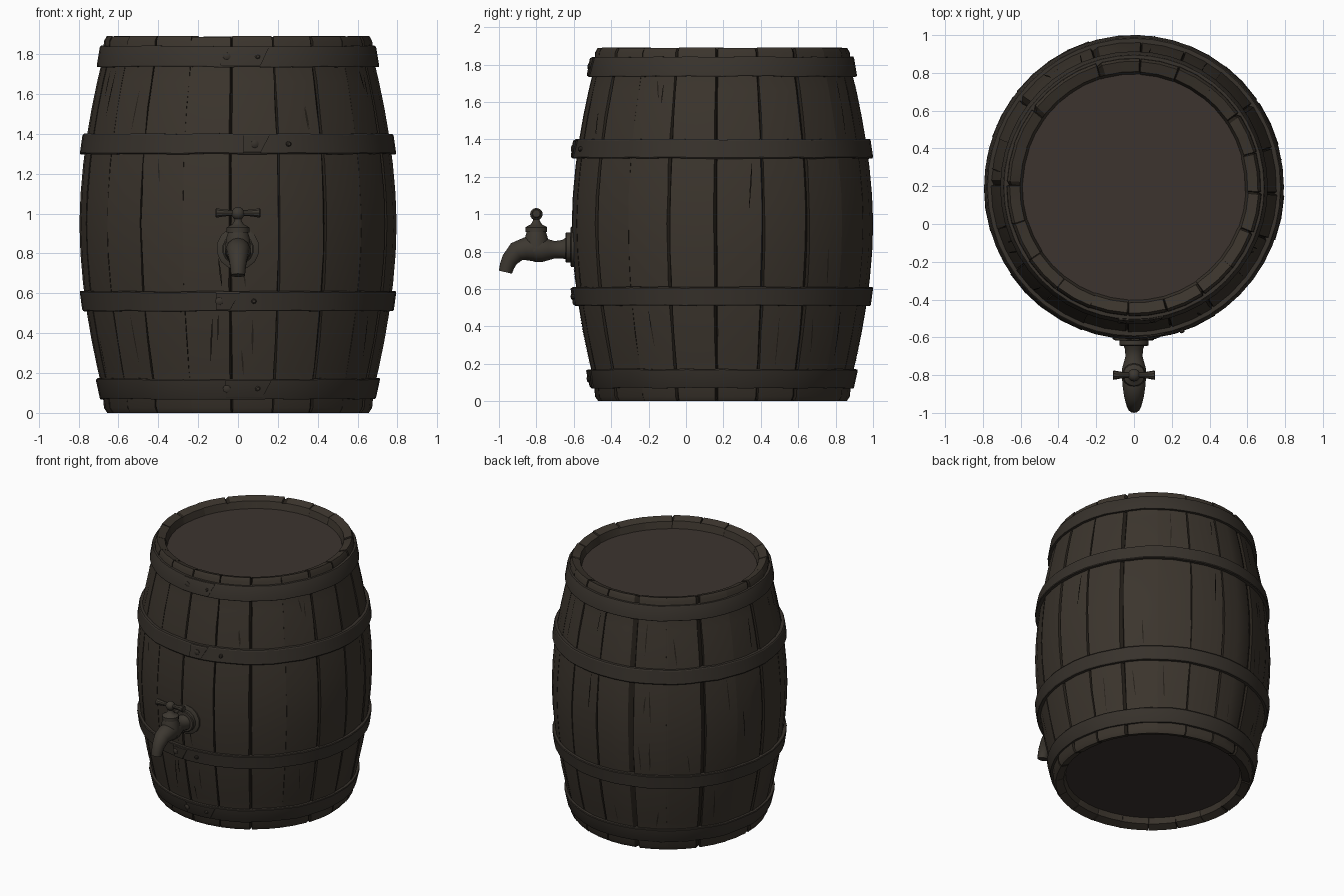
import bpy, bmesh, math, random
from mathutils import Vector

if "Cube" in bpy.data.objects:
    bpy.data.objects.remove(bpy.data.objects["Cube"])

random.seed(7)
CY = 0.195          # barrel axis, shifted back to leave room for the tap
STAVES = 20
STEP = 2 * math.pi / STAVES
PHASE = math.radians(-2)


def material(name, rgb):
    m = bpy.data.materials.new(name)
    m.diffuse_color = (*rgb, 1)
    m.use_nodes = True
    m.node_tree.nodes["Principled BSDF"].inputs["Base Color"].default_value = m.diffuse_color
    return m


WOOD = material("dark_wood", (0.044, 0.035, 0.026))
LID = material("lid_wood", (0.045, 0.034, 0.028))
GROOVE = material("groove_dark", (0.018, 0.014, 0.010))
HOOP = material("hoop_metal", (0.039, 0.032, 0.025))
TAP = material("tap_metal", (0.046, 0.039, 0.030))


def radius(z):
    return max(0.672, 0.795 - 0.162 * abs(z - 0.945) ** 1.8)


def pt(a, r, z):
    return Vector((r * math.cos(a), CY + 1.015 * r * math.sin(a), z))


def finish(name, bm, mats, angle=30, fix=True):
    if fix:
        bmesh.ops.recalc_face_normals(bm, faces=bm.faces)
    for f in bm.faces:
        f.smooth = True
    for e in bm.edges:
        e.smooth = e.calc_face_angle(0) < math.radians(angle)
    me = bpy.data.meshes.new(name)
    bm.to_mesh(me)
    bm.free()
    for m in mats:
        me.materials.append(m)
    ob = bpy.data.objects.new(name, me)
    bpy.context.collection.objects.link(ob)
    return ob


# Staves: one closed wall with a dark groove between neighbours
def build_staves():
    # rows: radius, height, groove depth inward, groove depth vertical
    rows = [(0.585, 0.07, 0, 0), (0.602, 0.02, 0, 0.008), (0.655, 0.0, 0.01, 0.012)]
    rows += [(radius(z), z, 0.014, 0) for z in
             (0.025, 0.12, 0.22, 0.36, 0.5, 0.65, 0.8, 0.95, 1.1, 1.25, 1.4, 1.53, 1.66, 1.78, 1.865)]
    rows += [(0.658, 1.89, 0.01, -0.012), (0.604, 1.872, 0, -0.008), (0.588, 1.81, 0, 0)]
    bm = bmesh.new()
    cols = []
    for s in range(STAVES):
        a0 = PHASE + s * STEP + random.uniform(-0.02, 0.02)
        lift = random.uniform(-0.004, 0.004)
        for kind in range(4):
            col = []
            for r, z, dr, dz in rows:
                w = random.uniform(0.004, 0.011)
                a = a0 + (0, w, STEP / 2, STEP - w)[kind]
                if kind == 0:
                    r, z = r - dr, z + dz
                else:
                    r += lift * 0.7
                    z += min(lift, 0) if z > 1.85 else 0
                col.append(bm.verts.new(pt(a, r, z)))
            cols.append(col)
    n = len(cols)
    for i in range(n):
        c, d = cols[i], cols[(i + 1) % n]
        for j in range(len(rows) - 1):
            f = bm.faces.new((c[j], d[j], d[j + 1], c[j + 1]))
            f.material_index = 1 if i % 4 in (0, 3) and 1 <= j < len(rows) - 2 else 0
    finish("staves", bm, [WOOD, GROOVE])


# Recessed round lids
def build_lid(name, z, up):
    bm = bmesh.new()
    ring = [bm.verts.new(pt(PHASE + i * STEP / 2, 0.605, z)) for i in range(STAVES * 2)]
    bm.faces.new(ring if up else ring[::-1])
    finish(name, bm, [LID], fix=False)


# Metal hoops, also used in short arcs for the overlapping ends
def build_hoop(name, z0, z1, off, a0=0.0, a1=360.0, slant=0.0):
    bm = bmesh.new()
    full = a1 - a0 >= 360
    n = 48 if full else max(3, int((a1 - a0) / 4))
    rings = []
    for i in range(n if full else n + 1):
        t = i / n
        wob = random.uniform(-0.003, 0.003) if full else 0
        sec = [(-0.012, z0), (off - 0.004, z0), (off, z0 + 0.006),
               (off, z1 - 0.006), (off - 0.004, z1), (-0.012, z1)]
        ring = []
        for o, z in sec:
            a = math.radians(a0 + (a1 - a0) * t) + slant * t * (z - z0)
            ring.append(bm.verts.new(pt(a, radius(z) + o, z + wob)))
        rings.append(ring)
    for i in range(n):
        c, d = rings[i], rings[(i + 1) % len(rings)]
        for j in range(6):
            k = (j + 1) % 6
            bm.faces.new((c[j], d[j], d[k], c[k]))
    if not full:
        bm.faces.new(rings[0])
        bm.faces.new(rings[-1])
    finish(name, bm, [HOOP])


# Round part swept along a path of (point, radius)
def sweep(name, path, mat, sides=14, angle=35):
    bm = bmesh.new()
    pts = [Vector(p) for p, _ in path]
    rings = []
    for i, (_, r) in enumerate(path):
        t = (pts[min(i + 1, len(pts) - 1)] - pts[max(i - 1, 0)]).normalized()
        u = t.cross(Vector((1, 0, 0)) if abs(t.x) < 0.9 else Vector((0, 0, 1))).normalized()
        v = t.cross(u)
        rings.append([bm.verts.new(pts[i] + r * (u * math.cos(k * 2 * math.pi / sides)
                                                 + v * math.sin(k * 2 * math.pi / sides)))
                      for k in range(sides)])
    for c, d in zip(rings, rings[1:]):
        for k in range(sides):
            m = (k + 1) % sides
            bm.faces.new((c[k], c[m], d[m], d[k]))
    bm.faces.new(rings[0])
    bm.faces.new(rings[-1])
    return finish(name, bm, [mat], angle)


# Thin wedge-shaped cracks lying on the staves
def build_cracks():
    bm = bmesh.new()
    for lo, hi in ((0.19, 0.49), (0.63, 1.28), (1.42, 1.72)):
        for _ in range(13):
            s = random.randrange(STAVES)
            a = PHASE + (s + random.uniform(0.2, 0.8)) * STEP
            ln = random.uniform(0.1, 0.26)
            z0 = random.choice((lo, hi - ln, random.uniform(lo, hi - ln)))
            w, lean = random.uniform(0.003, 0.006), random.uniform(-0.03, 0.03)
            prev = None
            for k in range(6):
                t = k / 5
                z = z0 + ln * t
                hw = w * math.sin(math.pi * t) + 0.0005
                c = a + lean * t
                cur = [bm.verts.new(pt(c + q * hw, radius(z) + 0.004, z)) for q in (-1, 1)]
                if prev:
                    bm.faces.new((prev[0], prev[1], cur[1], cur[0]))
                prev = cur
    finish("cracks", bm, [GROOVE], fix=False)


build_staves()
build_lid("top_lid", 1.82, True)
build_lid("bottom_lid", 0.06, False)
build_cracks()

# Four hoops, each with an overlapping end and a rivet at the front
HOOPS = (("bottom_hoop", 0.07, 0.172, 0.021, -95, -80, -0.06),
         ("lower_hoop", 0.51, 0.61, 0.022, -98, -93, -0.09),
         ("upper_hoop", 1.298, 1.40, 0.024, -88, -82, 0.08),
         ("top_hoop", 1.735, 1.84, 0.021, -97, -81, -0.06))
for name, z0, z1, off, a0, a1, rx in HOOPS:
    build_hoop(name, z0, z1, off)
    build_hoop(name + "_overlap", z0 + 0.004, z1 - 0.004, off + 0.007, a0, a1, 0.7)
    zc = (z0 + z1) / 2
    ang = math.atan2(-1, rx / 0.75)
    for k, rr in ((0, 0.02), (0.22, 0.013)):
        p = pt(ang + k, radius(zc) + off, zc)
        out = Vector((math.cos(ang + k), math.sin(ang + k), 0))
        sweep(name + "_rivet", [(p - out * 0.01, rr), (p + out * 0.01, rr),
                                (p + out * 0.015, rr * 0.6)], HOOP, 8)


def tap_part(name, path, angle=35):
    sweep(name, [((0, y, z), r) for y, z, r in path], TAP, 14, angle)


# Tap: wall flange, pipe, bulging body with bent spout, valve and handle
tap_part("tap_flange", [(-0.57, 0.825, 0.108), (-0.613, 0.825, 0.108), (-0.618, 0.825, 0.1)])
tap_part("tap_collar", [(-0.61, 0.822, 0.08), (-0.64, 0.822, 0.08), (-0.645, 0.822, 0.074)])
tap_part("tap_pipe", [(-0.63, 0.815, 0.062), (-0.66, 0.812, 0.05), (-0.70, 0.81, 0.046),
                      (-0.735, 0.81, 0.056), (-0.77, 0.81, 0.066), (-0.81, 0.81, 0.066)], 50)
tap_part("tap_spout", [(-0.76, 0.805, 0.05), (-0.80, 0.812, 0.066), (-0.855, 0.815, 0.062),
                       (-0.905, 0.80, 0.054), (-0.942, 0.757, 0.044), (-0.958, 0.72, 0.039),
                       (-0.965, 0.69, 0.036)], 50)
tap_part("tap_valve_body", [(-0.80, 0.80, 0.066), (-0.80, 0.87, 0.062), (-0.80, 0.91, 0.05)])
tap_part("tap_valve_cap", [(-0.80, 0.905, 0.058), (-0.80, 0.93, 0.058), (-0.80, 0.938, 0.045),
                           (-0.80, 0.945, 0.03), (-0.80, 0.965, 0.018), (-0.80, 1.0, 0.018)])
tap_part("tap_knob", [(-0.80, 1.0 + 0.033 * math.sin(t), 0.033 * math.cos(t) + 0.0005)
                      for t in [math.pi * (k / 8 - 0.5) for k in range(9)]], 50)
sweep("tap_handle", [((x, -0.80, 1.003), r) for x, r in
                     ((-0.112, 0.02), (-0.108, 0.025), (-0.07, 0.018), (-0.02, 0.015),
                      (0.02, 0.015), (0.07, 0.018), (0.108, 0.025), (0.112, 0.02))], TAP, 10)
